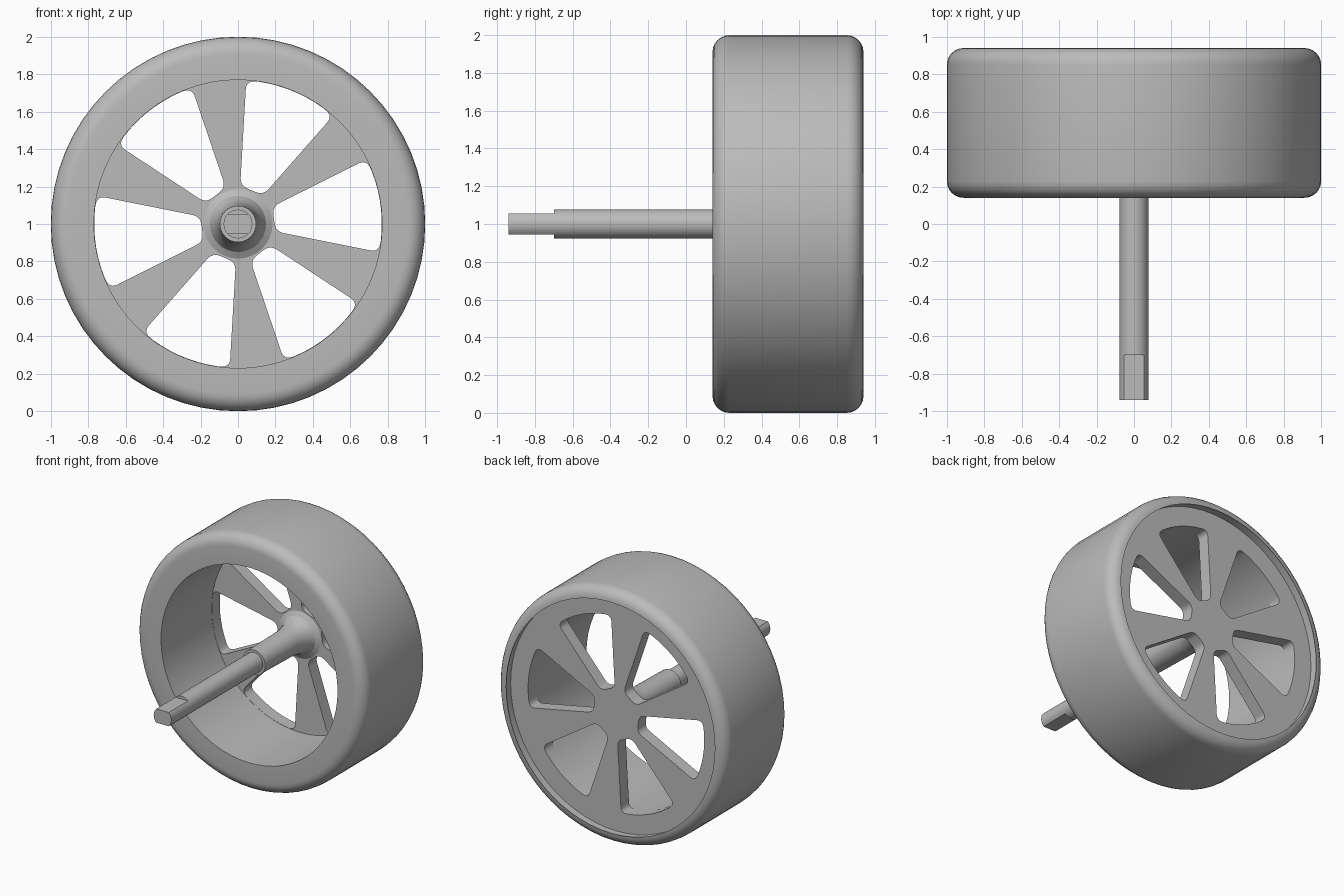
import bpy, bmesh, math
from mathutils import Vector

if "Cube" in bpy.data.objects:
    bpy.data.objects.remove(bpy.data.objects["Cube"], do_unlink=True)

grey = bpy.data.materials.new("plain grey")
grey.use_nodes = True
grey.diffuse_color = (0.5, 0.5, 0.5, 1)
grey.node_tree.nodes["Principled BSDF"].inputs["Base Color"].default_value = (0.5, 0.5, 0.5, 1)

AXLE_Z = 1.0


def finish(obj):
    """Apply the material and smooth shading with sharp edges kept."""
    obj.data.materials.clear()
    obj.data.materials.append(grey)
    bpy.ops.object.select_all(action='DESELECT')
    obj.select_set(True)
    bpy.context.view_layer.objects.active = obj
    bpy.ops.object.shade_smooth_by_angle(angle=math.radians(30))


def lathe(name, profile, sides, closed=False, flat=None):
    """Spin (radius, y) points about the axle; flat limits the half height."""
    bm = bmesh.new()
    rings = []
    for r, y in profile:
        ring = []
        for i in range(sides):
            a = math.tau * i / sides
            dz = r * math.sin(a)
            if flat:
                dz = max(-flat, min(flat, dz))
            ring.append(bm.verts.new((r * math.cos(a), y, AXLE_Z + dz)))
        rings.append(ring)
    pairs = list(zip(rings, rings[1:]))
    if closed:
        pairs.append((rings[-1], rings[0]))
    else:
        bm.faces.new(rings[0])
        bm.faces.new(rings[-1])
    for lo, hi in pairs:
        for i in range(sides):
            j = (i + 1) % sides
            bm.faces.new((lo[i], lo[j], hi[j], hi[i]))
    bmesh.ops.recalc_face_normals(bm, faces=bm.faces)
    mesh = bpy.data.meshes.new(name)
    bm.to_mesh(mesh)
    bm.free()
    obj = bpy.data.objects.new(name, mesh)
    bpy.context.collection.objects.link(obj)
    finish(obj)
    return obj


# Wheel rim: wide ring with rounded shoulders and a pocket at the back
INNER, LIP, FRONT, BACK, ROUND = 0.77, 0.92, 0.14, 0.94, 0.09


def shoulder(y, start):
    steps = 6
    return [(1 - ROUND + ROUND * math.cos(a), y + ROUND * math.sin(a))
            for a in (start + math.pi / 2 * i / steps for i in range(steps + 1))]


rim = [(INNER, FRONT)] + shoulder(FRONT + ROUND, -math.pi / 2)
rim += shoulder(BACK - ROUND, 0)
rim += [(LIP, BACK - 0.005), (LIP, 0.81), (INNER, 0.81)]
lathe("wheel_rim", rim, 64, closed=True)


# Spoke disc: flat plate with six rounded wedge windows
def polar(r, deg):
    return Vector((r * math.cos(math.radians(deg)), r * math.sin(math.radians(deg))))


def fillet(before, corner, after, size):
    a = corner + (before - corner).normalized() * size
    b = corner + (after - corner).normalized() * size
    return [a * (1 - t) ** 2 + corner * 2 * t * (1 - t) + b * t * t
            for t in (i / 6 for i in range(7))]


def window(centre):
    half, near, far = 19, 0.205, 0.768
    in_a, out_a = polar(near, centre - half), polar(far, centre - half)
    in_b, out_b = polar(near, centre + half), polar(far, centre + half)
    arc = [polar(far, centre + d) for d in range(-14, 15, 4)]
    return (fillet(in_b, in_a, out_a, 0.045) + fillet(in_a, out_a, arc[0], 0.05)
            + arc + fillet(arc[-1], out_b, in_b, 0.05)
            + fillet(out_b, in_b, in_a, 0.045))


curve = bpy.data.curves.new("spoke_disc", 'CURVE')
curve.dimensions = '2D'
curve.fill_mode = 'BOTH'
curve.extrude = 0.05
loops = [[polar(LIP, 360 * i / 64) for i in range(64)]]
loops += [window(7.7 + 60 * k) for k in range(6)]
for loop in loops:
    spline = curve.splines.new('POLY')
    spline.points.add(len(loop) - 1)
    for point, co in zip(spline.points, loop):
        point.co = (co.x, co.y, 0, 1)
    spline.use_cyclic_u = True
disc = bpy.data.objects.new("spoke_disc", curve)
disc.location = (0, 0.82, AXLE_Z)
disc.rotation_euler = (math.pi / 2, 0, 0)
bpy.context.collection.objects.link(disc)
bpy.ops.object.select_all(action='DESELECT')
disc.select_set(True)
bpy.context.view_layer.objects.active = disc
bpy.ops.object.convert(target='MESH')
finish(bpy.context.view_layer.objects.active)

# Hub: collar flaring into the disc
lathe("hub_collar", [(0.097, 0.2), (0.105, 0.6), (0.113, 0.66), (0.127, 0.71),
                     (0.15, 0.75), (0.188, 0.772), (0.188, 0.79)], 32)

# Axle shaft and its flattened end
lathe("axle_shaft", [(0.077, -0.7), (0.077, 0.3)], 32)
lathe("axle_flat_end", [(0.077, -0.94), (0.077, -0.69)], 32, flat=0.0544)
